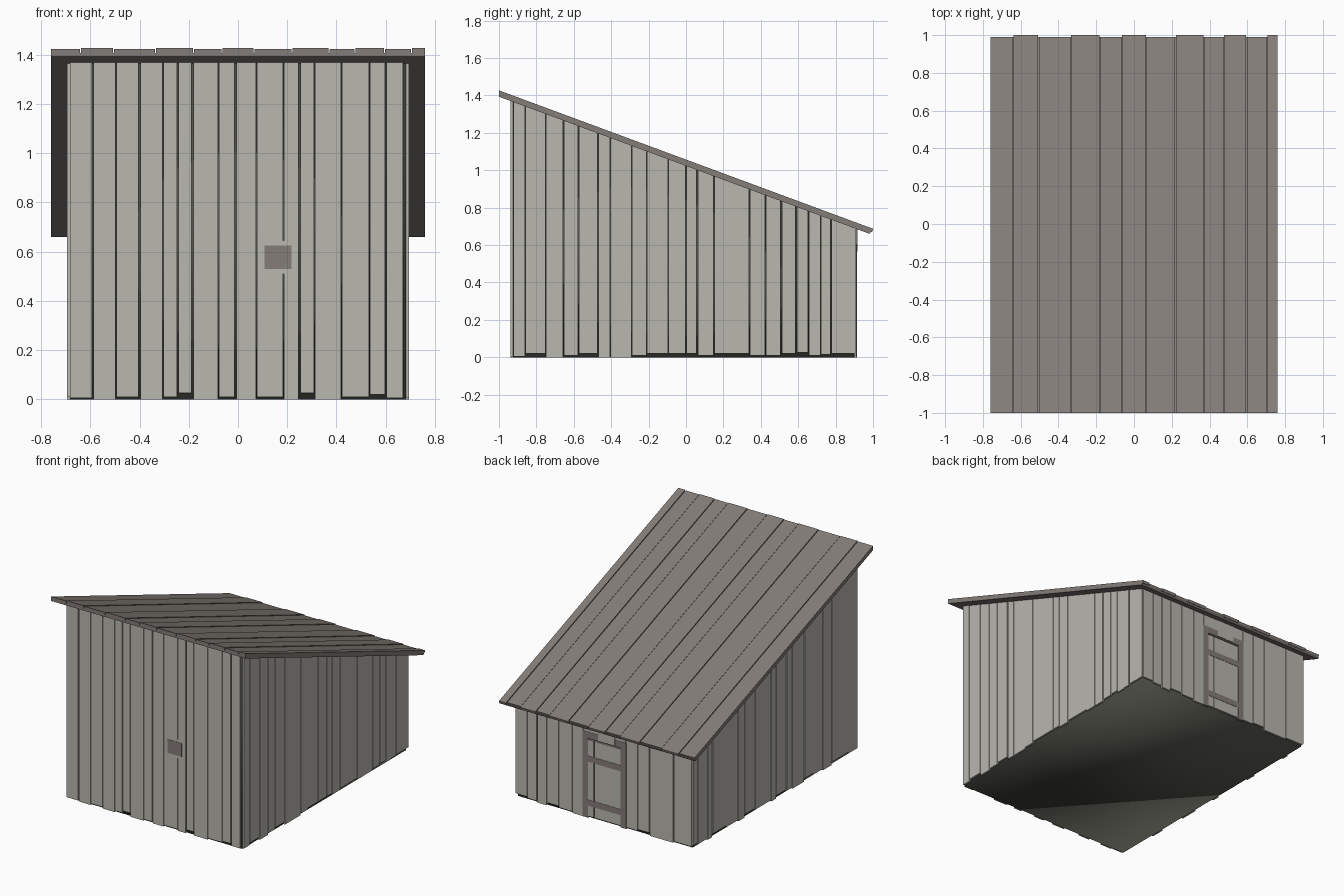
import bpy
import bmesh

cube = bpy.data.objects.get("Cube")
if cube:
    bpy.data.objects.remove(cube)


def make_material(name, red, green, blue):
    mat = bpy.data.materials.new(name)
    mat.use_nodes = True
    color = (red, green, blue, 1)
    mat.diffuse_color = color
    shader = mat.node_tree.nodes["Principled BSDF"]
    shader.inputs["Base Color"].default_value = color
    shader.inputs["Roughness"].default_value = 0.9
    return mat


WALL = make_material("weathered pale wood", .485, .472, .43)
ROOF = make_material("brown grey wood", .23, .205, .187)
DARK = make_material("dark core", .085, .085, .069)

SLOPE = -.37
HALF_X, FRONT_Y, BACK_Y = .694, -.937, .912
THICK = .012
WIDE, TIGHT = .007, .004


def under_roof(y):
    """Height of the roof's underside at a given depth."""
    return 1.393 + SLOPE * (y + 1)


def add_mesh(name, sections, mat):
    """Solid from two matching outlines joined by side faces."""
    bm = bmesh.new()
    first, last = [[bm.verts.new(p) for p in ring] for ring in sections]
    bm.faces.new(first)
    bm.faces.new(last)
    for i in range(len(first)):
        j = (i + 1) % len(first)
        bm.faces.new((first[i], first[j], last[j], last[i]))
    bmesh.ops.recalc_face_normals(bm, faces=bm.faces)
    mesh = bpy.data.meshes.new(name)
    bm.to_mesh(mesh)
    bm.free()
    mesh.materials.append(mat)
    obj = bpy.data.objects.new(name, mesh)
    bpy.context.collection.objects.link(obj)
    return obj


def board(name, x, y, bottom, mat, top=None):
    """Upright board; without a top height it is cut to the roof slope."""
    outline = ((x[0], y[0]), (x[1], y[0]), (x[1], y[1]), (x[0], y[1]))
    low = [(a, b, bottom) for a, b in outline]
    high = [(a, b, under_roof(b) if top is None else top) for a, b in outline]
    return add_mesh(name, (low, high), mat)


def plank_row(name, wide, tight, ends, steps, place):
    """Planks between open and tight seams, with uneven lower ends."""
    seams = sorted(ends + wide + tight)
    for i, (a, b) in enumerate(zip(seams, seams[1:])):
        a += (WIDE if a in wide else TIGHT) / 2
        b -= (WIDE if b in wide else TIGHT) / 2
        x, y = place((a, b))
        board(f"{name}_{i + 1}", x, y, steps[i % len(steps)] * .005, WALL)


# Dark core behind the planks, softly shaded
inner = HALF_X - THICK
core = board("shed_core", (-inner, inner),
             (FRONT_Y + THICK, BACK_Y - THICK), 0, DARK)
core.data.shade_smooth()

# Front wall
plank_row("front_plank",
          (-.59, -.4, -.245, -.185, -.01, .25, .6),
          (-.495, -.305, -.08, .075, .185, .31, .42, .535),
          (-.685, .672),
          (1, 0, 2, 0, 2, 5, 0, 2, 0, 2, 0, 5, 0, 2, 4, 1),
          lambda s: (s, (FRONT_Y, FRONT_Y + THICK)))

# Side walls
side_ends = (FRONT_Y + THICK, BACK_Y - .002)
plank_row("left_plank",
          (-.47, .06, .51, .59, .775),
          (-.86, -.75, -.655, -.575, -.405, -.29, -.21, -.095, 0, .15, .34,
           .425, .655, .72),
          side_ends,
          (1, 4, 0, 2, 4, 0, 0, 2, 4, 4, 4, 2, 4, 2, 2, 4, 5, 2, 3, 4),
          lambda s: ((inner, HALF_X), s))
plank_row("right_plank",
          (-.635, -.33, -.13, .41, .695),
          (-.82, -.535, -.43, -.195, -.015, .04, .22, .335, .54, .75, .86),
          side_ends, (2, 4, 0),
          lambda s: ((-HALF_X, -inner), s))

# Back wall on either side of the door
back_wall = (BACK_Y - THICK, BACK_Y)
plank_row("back_left_plank", (.525, .355), (.25, .45, .6), (.165, .685),
          (0, 2, 4), lambda s: (s, back_wall))
plank_row("back_right_plank", (-.355, -.54), (-.26,), (-.685, -.17),
          (2, 0, 4), lambda s: (s, back_wall))

# Door leaf, wall above it, lintel with a hanging cover plank
for i, x in enumerate(((-.165, .077), (.083, .16))):
    board(f"door_plank_{i + 1}", x, back_wall, .01, WALL, .55)
board("wall_above_door", (-.168, .163), back_wall, .56, WALL)
trim = (BACK_Y - THICK, BACK_Y + .002)
board("door_lintel", (-.13, .125), trim, .56, ROOF, .605)
board("lintel_cover", (-.085, .045), (BACK_Y, BACK_Y + .004), .565, WALL)

# Door frame posts and cross bars
for side, x in (("left", (.125, .168)), ("right", (-.173, -.13))):
    board(f"door_post_{side}", x, trim, 0, ROOF, .605)
for part, z in (("lower", .085), ("upper", .395)):
    board(f"door_{part}_bar", (-.13, .125), trim, z, ROOF, z + .042)

# Small hatch on the front wall
board("hatch_backing", (.178, .192), (FRONT_Y - .0005, FRONT_Y + THICK), .51,
      WALL, .645)
board("hatch", (.107, .218), (FRONT_Y - .002, FRONT_Y), .53, ROOF, .625)

# Continuous sheet under the roof boards
sheet = ((-1, 0), (-1, .014), (.99, .014), (.98, 0))
add_mesh("roof_sheet", [[(x, y, under_roof(y) + dz) for y, dz in sheet]
                        for x in (-.76, .76)], ROOF)

# Sloping roof boards, alternately longer and slightly higher
roof_seams = (-.76, -.64, -.505, -.335, -.18, -.065, .065, .22, .37, .475,
              .595, .705, .76)
for i, (a, b) in enumerate(zip(roof_seams, roof_seams[1:])):
    end, rise = (1, .034) if i % 2 else (.99, .031)
    profile = ((-1, .014), (-1, rise), (end, rise), (end - .005, .014))
    edges = (a + TIGHT / 2 * (i > 0), b - TIGHT / 2 * (b < .76))
    add_mesh(f"roof_board_{i + 1}",
             [[(x, y, under_roof(y) + dz) for y, dz in profile]
              for x in edges], ROOF)
